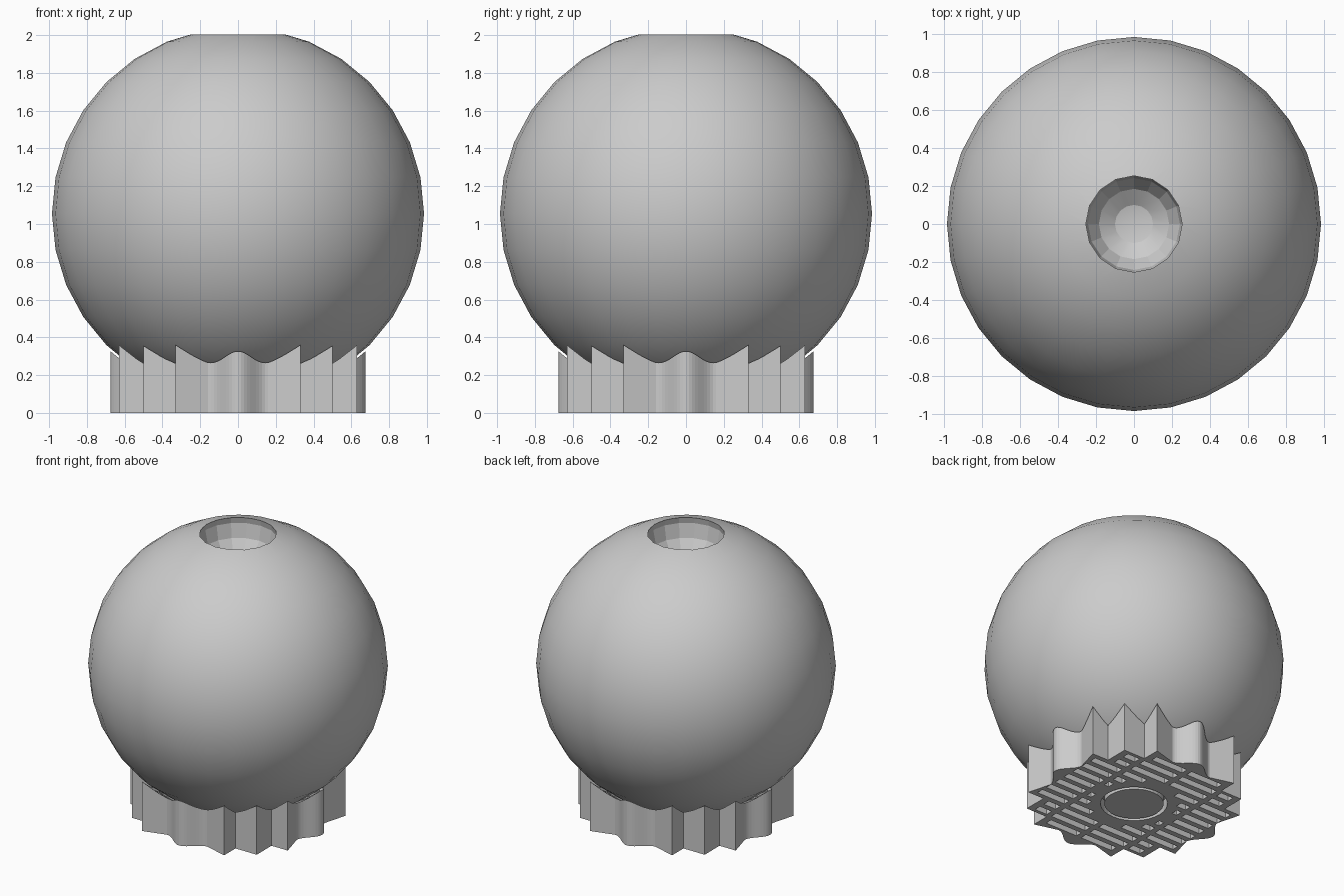
import bpy, bmesh, math
from mathutils import Matrix, Vector

if "Cube" in bpy.data.objects:
    bpy.data.objects.remove(bpy.data.objects["Cube"], do_unlink=True)

CENTRE = Vector((0, 0, 1.055))
RADIUS = 0.985

grey = bpy.data.materials.new("plain_grey")
grey.use_nodes = True
grey.diffuse_color = (0.6, 0.6, 0.6, 1)
grey.node_tree.nodes["Principled BSDF"].inputs["Base Color"].default_value = (0.6, 0.6, 0.6, 1)


def make(name, bm):
    bmesh.ops.recalc_face_normals(bm, faces=bm.faces)
    mesh = bpy.data.meshes.new(name)
    bm.to_mesh(mesh)
    bm.free()
    mesh.materials.append(grey)
    ob = bpy.data.objects.new(name, mesh)
    bpy.context.collection.objects.link(ob)
    return ob


def ball(name, centre, radius, segments):
    bm = bmesh.new()
    bmesh.ops.create_uvsphere(bm, u_segments=segments, v_segments=segments // 2,
                              radius=radius, matrix=Matrix.Translation(centre))
    return make(name, bm)


def disc(name, radius, z0, z1):
    bm = bmesh.new()
    bmesh.ops.create_cone(bm, cap_ends=True, segments=32, radius1=radius, radius2=radius,
                          depth=z1 - z0, matrix=Matrix.Translation((0, 0, (z0 + z1) / 2)))
    return make(name, bm)


def cut(ob, cutter):
    mod = ob.modifiers.new("cut", "BOOLEAN")
    mod.operation, mod.solver, mod.object = "DIFFERENCE", "EXACT", cutter
    bpy.ops.object.select_all(action="DESELECT")
    bpy.context.view_layer.objects.active = ob
    ob.select_set(True)
    bpy.ops.object.modifier_apply(modifier=mod.name)
    bpy.data.objects.remove(cutter, do_unlink=True)


def shade(ob, degrees):
    bpy.ops.object.select_all(action="DESELECT")
    bpy.context.view_layer.objects.active = ob
    ob.select_set(True)
    bpy.ops.object.shade_smooth_by_angle(angle=math.radians(degrees))


# Globe with a faceted bowl in its top
globe = ball("globe", CENTRE, RADIUS, 32)
cut(globe, ball("bowl_cutter", Vector((0, 0, 1.96)), 0.262, 16))
shade(globe, 15)

# Stand outline: one quarter is a rounded bump, then a staircase of corners
bump = [(0.16 * i / 10, 0.583 + 0.046 * (1 + math.cos(math.pi * i / 10))) for i in range(11)]
half = bump + [(0.33, 0.63), (0.33, 0.5), (0.5, 0.5)]
quarter = half + [(y, x) for x, y in reversed(half[1:-1])]
outline = []
for turn in range(4):
    for x, y in quarter:
        for _ in range(turn):
            x, y = y, -x
        outline.append((x, y))

bm = bmesh.new()
face = bm.faces.new([bm.verts.new((x, y, 0)) for x, y in outline])
top = bmesh.ops.extrude_face_region(bm, geom=[face])["geom"]
bmesh.ops.translate(bm, verts=[v for v in top if isinstance(v, bmesh.types.BMVert)], vec=(0, 0, 0.5))
stand = make("stand", bm)

# Seat that follows the globe with a little clearance
cut(stand, ball("seat_cutter", CENTRE, RADIUS + 0.01, 64))

# Rows of slots between cross bars, kept clear of the centre boss
BAR, WALL, BOSS = 0.02, 0.05, 0.28
bm = bmesh.new()
for row in range(-6, 7):
    y = row * 0.09
    reach = (0.63 if abs(y) < 0.31 else 0.5 if abs(y) < 0.46 else 0.33) - WALL
    hole = math.sqrt(max(0, BOSS ** 2 - max(0, abs(y) - 0.025) ** 2))
    for start, end in ((0, 0.33), (0.33, 0.63)):
        x0 = max(start + BAR, hole)
        x1 = min(end - BAR, reach)
        if x1 - x0 < 0.03:
            continue
        for side in (-1, 1):
            place = Matrix.Translation((side * (x0 + x1) / 2, y, 0.2))
            bmesh.ops.create_cube(bm, size=1, matrix=place @ Matrix.Diagonal((x1 - x0, 0.05, 0.8, 1)))
cut(stand, make("slot_cutter", bm))

# Round groove and plug in the middle of the underside
cut(stand, disc("groove_cutter", 0.22, -0.1, 0.3))
plug = disc("centre_plug", 0.195, 0, 0.09)
